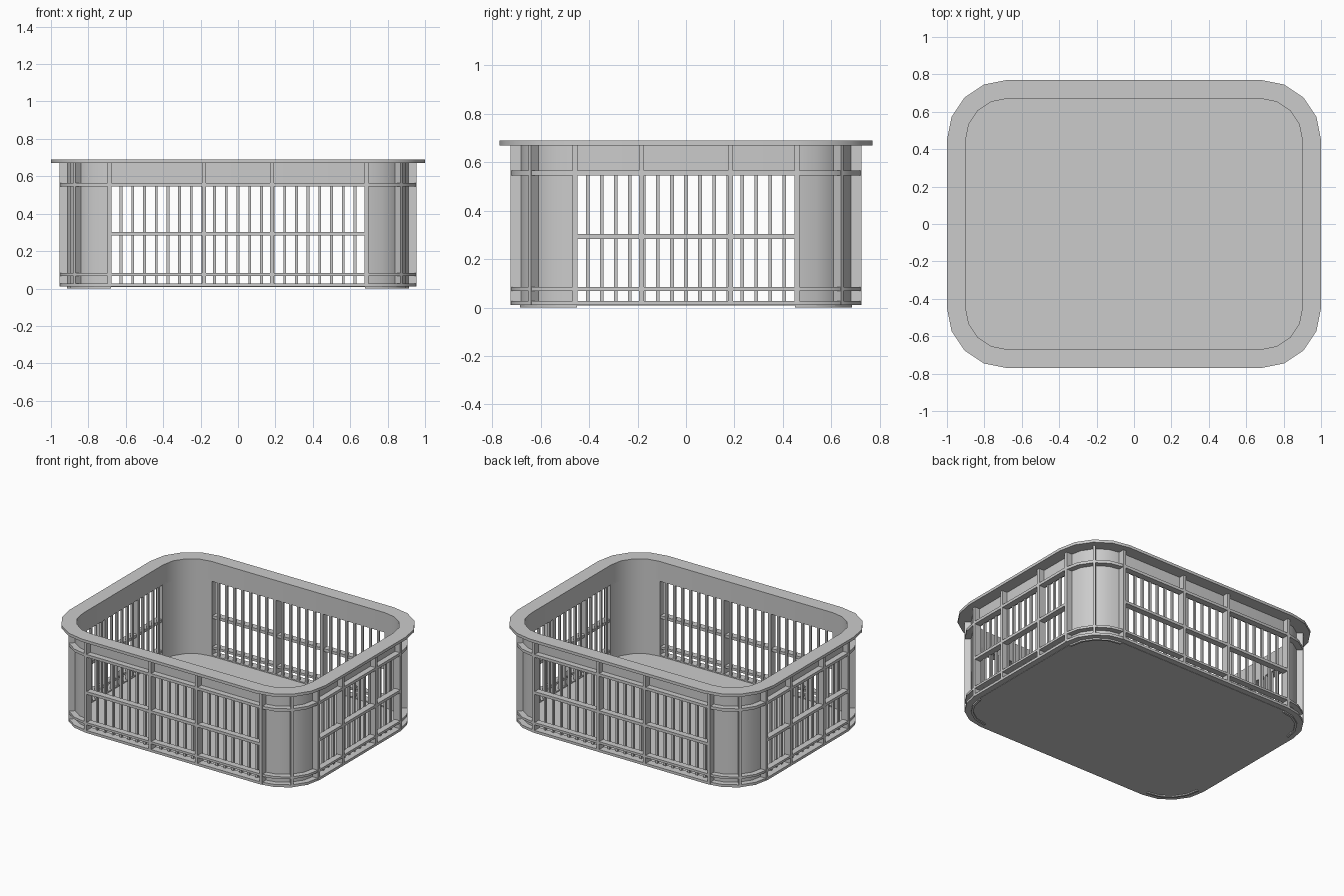
import bpy, bmesh, math
from mathutils import Matrix, Vector

if "Cube" in bpy.data.objects:
    bpy.data.objects.remove(bpy.data.objects["Cube"])

CX, CY = 0.68, 0.45                     # corner arc centres
R_IN, R_WALL, R_RIB, R_RIM = 0.22, 0.235, 0.275, 0.32
SEG = 4


def arc(r, q):
    """Points of one rounded corner, q = quadrant 0..3."""
    sx, sy = (1, -1, -1, 1)[q], (1, 1, -1, -1)[q]
    return [(sx * CX + r * math.cos(a), sy * CY + r * math.sin(a))
            for a in (math.pi / 2 * (q + i / SEG) for i in range(SEG + 1))]


def outline(r):
    return [p for q in range(4) for p in arc(r, q)]


def finish(name, bm, smooth=False):
    bmesh.ops.recalc_face_normals(bm, faces=bm.faces)
    me = bpy.data.meshes.new(name)
    bm.to_mesh(me)
    bm.free()
    ob = bpy.data.objects.new(name, me)
    bpy.context.collection.objects.link(ob)
    if smooth:
        bpy.ops.object.select_all(action='DESELECT')
        ob.select_set(True)
        bpy.context.view_layer.objects.active = ob
        bpy.ops.object.shade_smooth_by_angle(angle=math.radians(30))
    return ob


def band(bm, inner, outer, z0, z1, closed=True):
    """Wall of rectangular section between two matching plan curves."""
    cols = [[bm.verts.new((*p, z)) for p, z in
             ((a, z0), (b, z0), (b, z1), (a, z1))] for a, b in zip(inner, outer)]
    n = len(cols)
    for i in range(n if closed else n - 1):
        c, d = cols[i], cols[(i + 1) % n]
        for k in range(4):
            m = (k + 1) % 4
            bm.faces.new((c[k], c[m], d[m], d[k]))
    if not closed:
        bm.faces.new(cols[0])
        bm.faces.new(cols[-1])


def ring(name, r0, r1, z0, z1):
    bm = bmesh.new()
    band(bm, outline(r0), outline(r1), z0, z1)
    return finish(name, bm, True)


def box(bm, centre, size, angle=0):
    bmesh.ops.create_cube(bm, size=1, matrix=Matrix.Translation(Vector(centre))
                          @ Matrix.Rotation(angle, 4, 'Z')
                          @ Matrix.Diagonal((*size, 1)))


def on_sides(bm, long_side, offset, r0, r1, width, z0, z1):
    """Mirrored pair of blocks on two opposite sides of the crate."""
    for s in (-1, 1):
        d, m, zc, h = r1 - r0, (r0 + r1) / 2, (z0 + z1) / 2, z1 - z0
        if long_side:
            box(bm, (offset, s * (CY + m), zc), (width, d, h))
        else:
            box(bm, (s * (CX + m), offset, zc), (d, width, h))


# rim, solid upper band and surrounding ribs
ring("top_rim", R_IN, R_RIM, 0.67, 0.69)
ring("upper_band", R_IN, R_WALL, 0.55, 0.672)
ring("upper_rib", 0.23, R_RIB, 0.545, 0.565)
ring("lower_rib", 0.23, R_RIB, 0.068, 0.084)
ring("base_rib", R_IN, R_RIB, 0.01, 0.028)

# floor
bm = bmesh.new()
base = bm.faces.new([bm.verts.new((*p, 0.008)) for p in outline(R_WALL)])
ext = bmesh.ops.extrude_face_region(bm, geom=[base], use_keep_orig=True)
bmesh.ops.translate(bm, vec=(0, 0, 0.012),
                    verts=[v for v in ext["geom"] if isinstance(v, bmesh.types.BMVert)])
finish("floor", bm)

# solid curved corners reaching the ground
bm = bmesh.new()
for q in range(4):
    band(bm, arc(R_IN, q), arc(R_WALL, q), 0, 0.56, closed=False)
finish("corner_walls", bm, True)

# slim window bars
bm = bmesh.new()
for long_side, count, step in ((True, 10, 0.0625), (False, 7, 0.058)):
    for i in range(-count, count + 1):
        on_sides(bm, long_side, i * step, R_IN, R_WALL, 0.015, 0.015, 0.555)
finish("window_bars", bm)

# middle rails across the windows
bm = bmesh.new()
on_sides(bm, True, 0, 0.23, R_RIB, 2 * CX, 0.283, 0.303)
on_sides(bm, False, 0, 0.23, R_RIB, 2 * CY, 0.283, 0.303)
finish("middle_rails", bm)

# upright ribs on the sides and one on each corner
bm = bmesh.new()
for s in (-1, 1):
    for x in (0.182, 0.686):
        on_sides(bm, True, s * x, R_IN + 0.002, R_RIB, 0.021, 0.012, 0.672)
    for y in (0.184, 0.458):
        on_sides(bm, False, s * y, R_IN + 0.002, R_RIB, 0.021, 0.012, 0.672)
    for t in (-1, 1):
        r = 0.25 * math.sqrt(0.5)
        box(bm, (s * (CX + r), t * (CY + r), 0.342), (0.05, 0.015, 0.66),
            s * t * math.pi / 4)
finish("upright_ribs", bm)
